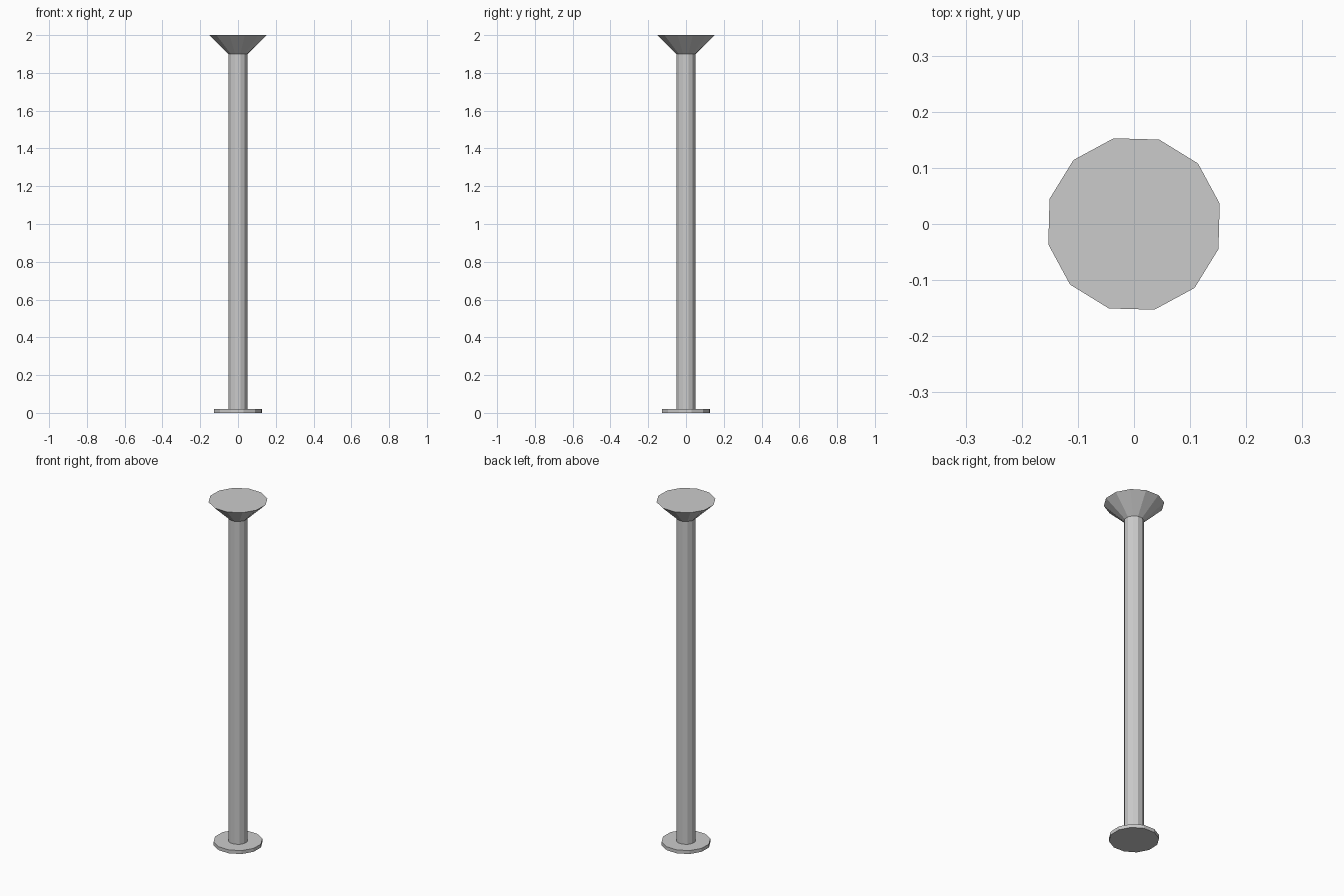
import bpy
from math import radians

cube = bpy.data.objects.get("Cube")
if cube:
    bpy.data.objects.remove(cube, do_unlink=True)

SIDES = 12
TWIST = radians(13.4)

grey = bpy.data.materials.new("light grey metal")
grey.use_nodes = True
colour = (0.6, 0.6, 0.6, 1)
grey.diffuse_color = colour
grey.node_tree.nodes["Principled BSDF"].inputs["Base Color"].default_value = colour


def frustum(name, r_bottom, r_top, z_bottom, z_top):
    """Faceted round part between two heights, first corner on +x before the twist."""
    bpy.ops.mesh.primitive_cone_add(
        vertices=SIDES, radius1=r_bottom, radius2=r_top,
        depth=z_top - z_bottom, location=(0, 0, (z_bottom + z_top) / 2),
        rotation=(0, 0, TWIST))
    part = bpy.context.object
    part.name = name
    part.data.materials.append(grey)
    return part


# Foot plate, shaft and flared head
frustum("base_plate", 0.13, 0.13, 0, 0.02)
frustum("shaft", 0.052, 0.052, 0.02, 1.9)
frustum("flared_head", 0.052, 0.157, 1.9, 2)
